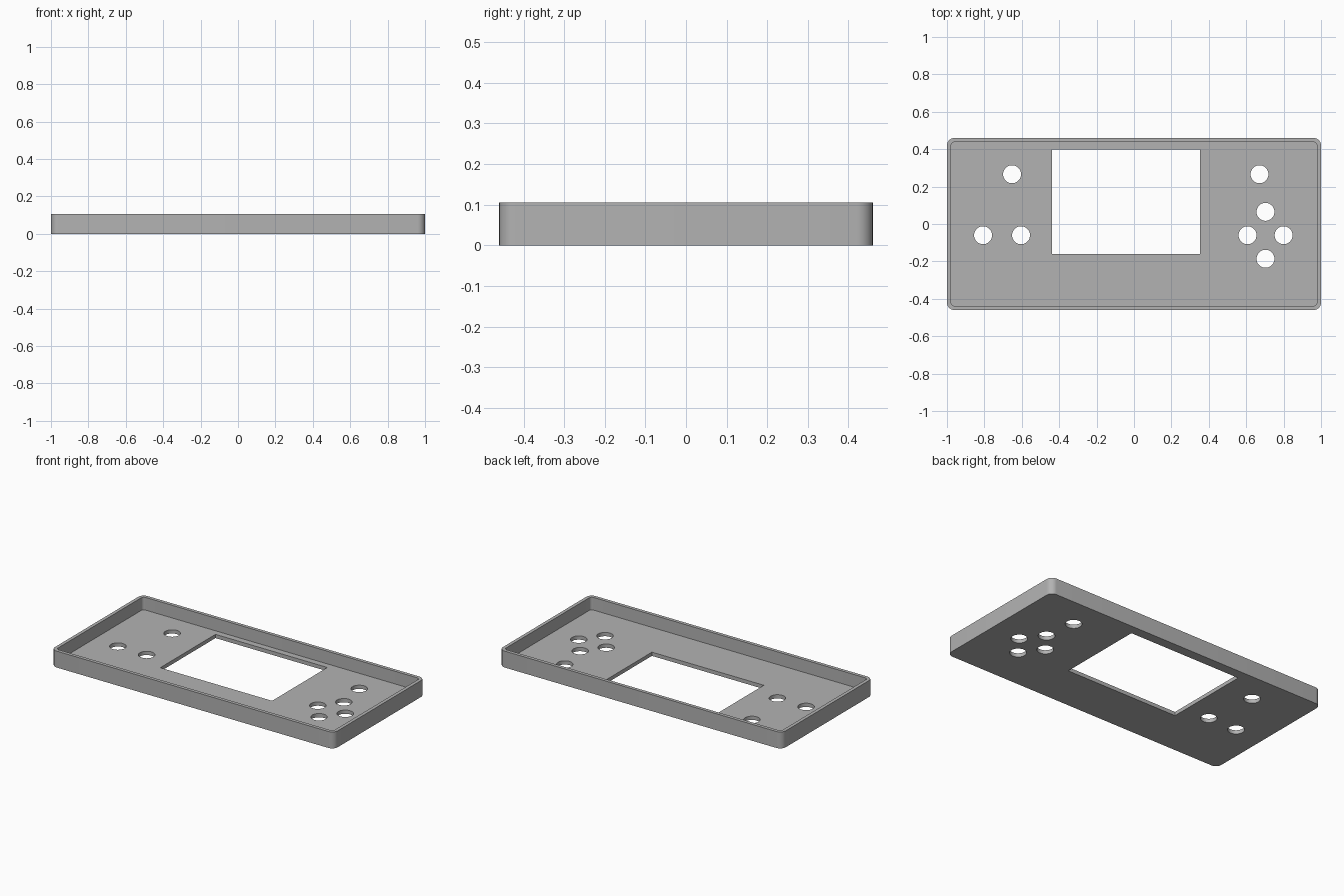
import bpy
import bmesh
from math import cos, sin, pi

cube = bpy.data.objects.get("Cube")
if cube:
    bpy.data.objects.remove(cube, do_unlink=True)

HEIGHT, FLOOR, WALL = 0.105, 0.024, 0.022
HALF_X, HALF_Y, RADIUS = 1.0, 0.46, 0.04

grey = bpy.data.materials.new("plain grey")
grey.use_nodes = True
colour = (0.45, 0.45, 0.45, 1)
grey.diffuse_color = colour
grey.node_tree.nodes["Principled BSDF"].inputs["Base Color"].default_value = colour


def rounded_rect(hx, hy, r, steps=8):
    points = []
    for k, (sx, sy) in enumerate([(1, 1), (-1, 1), (-1, -1), (1, -1)]):
        for i in range(steps + 1):
            a = (k + i / steps) * pi / 2
            points.append((sx * (hx - r) + r * cos(a), sy * (hy - r) + r * sin(a)))
    return points


def circle(x, y, r, sides=40):
    return [(x + r * cos(2 * pi * i / sides), y + r * sin(2 * pi * i / sides))
            for i in range(sides)]


def prism(name, outline, z0, z1):
    """Extrude a counter-clockwise outline between two heights."""
    bm = bmesh.new()
    low = [bm.verts.new((x, y, z0)) for x, y in outline]
    high = [bm.verts.new((x, y, z1)) for x, y in outline]
    bm.faces.new(low[::-1])
    bm.faces.new(high)
    for i in range(len(low)):
        j = (i + 1) % len(low)
        bm.faces.new((low[i], low[j], high[j], high[i]))
    mesh = bpy.data.meshes.new(name)
    bm.to_mesh(mesh)
    bm.free()
    mesh.materials.append(grey)
    obj = bpy.data.objects.new(name, mesh)
    bpy.context.collection.objects.link(obj)
    return obj


# Outer block of the shallow tray
panel = prism("faceplate_tray", rounded_rect(HALF_X, HALF_Y, RADIUS), 0, HEIGHT)

# Recess, display window and button holes
cutters = [prism("recess_cutter",
                 rounded_rect(HALF_X - WALL, HALF_Y - WALL, RADIUS - WALL),
                 FLOOR, HEIGHT + 0.1)]
left, right, front, back = -0.438, 0.353, -0.16, 0.398
window = [(left, front), (right, front), (right, back), (left, back)]
cutters.append(prism("window_cutter", window, -0.1, HEIGHT + 0.1))
holes = [(-0.652, 0.266), (-0.807, -0.06), (-0.604, -0.06), (0.671, 0.266),
         (0.703, 0.065), (0.607, -0.06), (0.8, -0.06), (0.703, -0.186)]
for x, y in holes:
    cutters.append(prism("button_hole_cutter", circle(x, y, 0.048), -0.1, HEIGHT + 0.1))

bpy.ops.object.select_all(action='DESELECT')
panel.select_set(True)
bpy.context.view_layer.objects.active = panel
for cutter in cutters:
    cutter.hide_render = True
    mod = panel.modifiers.new("cut", 'BOOLEAN')
    mod.operation = 'DIFFERENCE'
    mod.solver = 'EXACT'
    mod.object = cutter
    bpy.ops.object.modifier_apply(modifier=mod.name)
    bpy.data.objects.remove(cutter, do_unlink=True)

# Smooth corners and hole walls, crisp rims
bpy.ops.object.shade_smooth_by_angle(angle=pi / 6)
